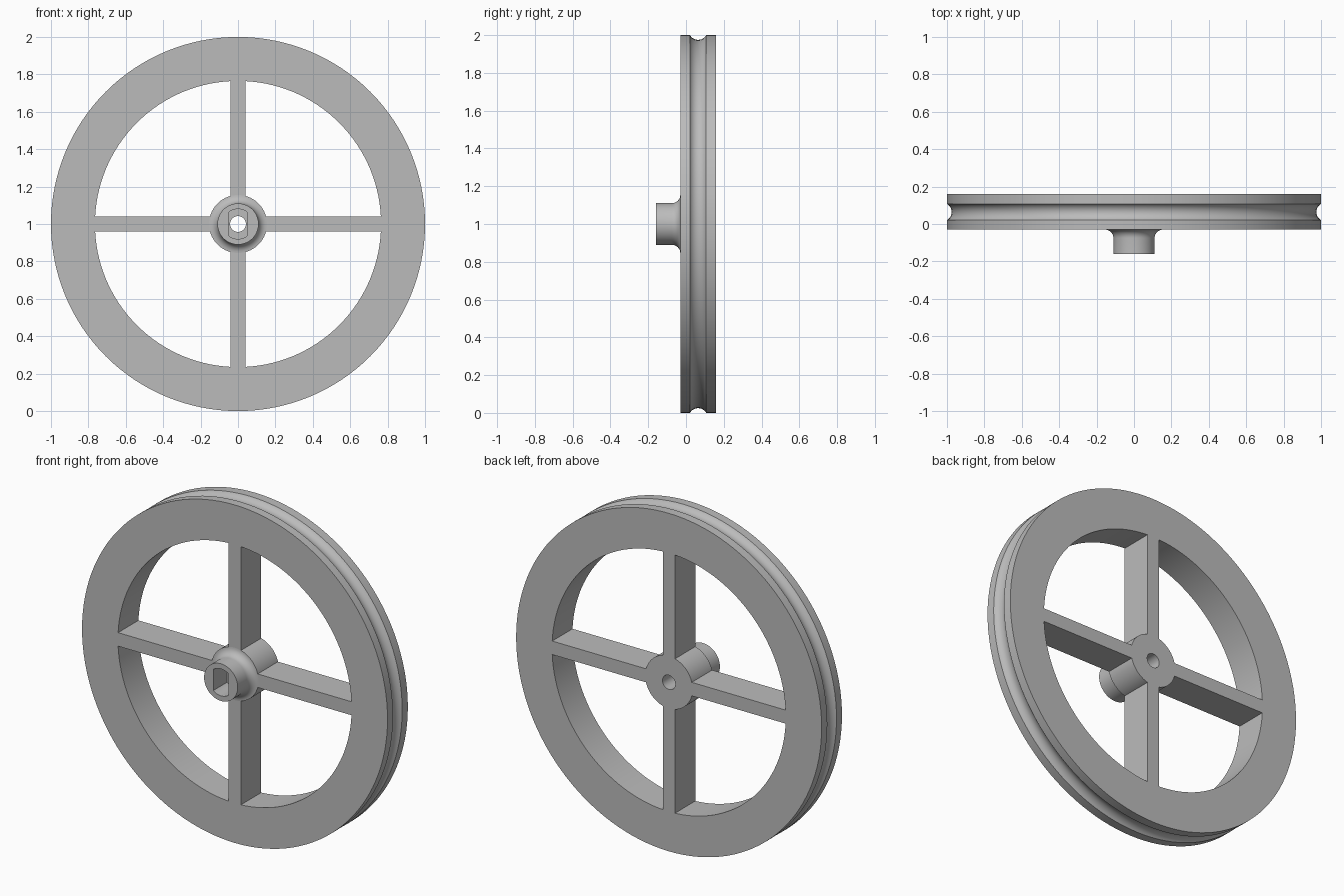
import bpy, bmesh
from math import sin, cos, pi, asin, radians

cube = bpy.data.objects.get("Cube")
if cube:
    bpy.data.objects.remove(cube)

SEGMENTS = 128
FRONT, BACK, NOSE = -0.03, 0.16, -0.16    # depth planes along y
RIM_R, RIM_INNER, HUB_R, BOSS_R = 1.0, 0.765, 0.155, 0.11
BORE_R, SLOT_R, SLOT_HALF = 0.042, 0.08, 0.05
SPOKE_HALF = 0.04

grey = bpy.data.materials.new("plain grey")
grey.use_nodes = True
grey.diffuse_color = (0.5, 0.5, 0.5, 1)
grey.node_tree.nodes["Principled BSDF"].inputs["Base Color"].default_value = (0.5, 0.5, 0.5, 1)


def finish(name, bm):
    """Turn a bmesh into a shaded grey object centred on the axle."""
    bmesh.ops.recalc_face_normals(bm, faces=bm.faces)
    mesh = bpy.data.meshes.new(name)
    bm.to_mesh(mesh)
    bm.free()
    mesh.materials.append(grey)
    obj = bpy.data.objects.new(name, mesh)
    obj.location.z = RIM_R
    bpy.context.collection.objects.link(obj)
    bpy.ops.object.select_all(action='DESELECT')
    obj.select_set(True)
    bpy.context.view_layer.objects.active = obj
    bpy.ops.object.shade_smooth_by_angle(angle=radians(30))
    return obj


def lathe(name, profile):
    """Revolve a closed (radius, y, x limit) profile round the y axle."""
    bm = bmesh.new()
    rings = []
    for r, y, limit in profile:
        ring = []
        for i in range(SEGMENTS):
            a = 2 * pi * i / SEGMENTS
            x = max(-limit, min(limit, r * cos(a)))
            ring.append(bm.verts.new((x, y, r * sin(a))))
        rings.append(ring)
    for k, ring in enumerate(rings):
        after = rings[(k + 1) % len(rings)]
        for i in range(SEGMENTS):
            j = (i + 1) % SEGMENTS
            bm.faces.new((ring[i], ring[j], after[j], after[i]))
    return finish(name, bm)


# Rim with a rounded belt groove
groove_y, groove_half, groove_depth = 0.064, 0.043, 0.025
arc_r = (groove_half ** 2 + groove_depth ** 2) / (2 * groove_depth)
sweep = asin(groove_half / arc_r)
centre_r = RIM_R - groove_depth + arc_r
rim = [(RIM_INNER, FRONT, 9), (RIM_R, FRONT, 9)]
for i in range(13):
    a = sweep * (i / 6 - 1)
    rim.append((centre_r - arc_r * cos(a), groove_y + arc_r * sin(a), 9))
rim += [(RIM_R, BACK, 9), (RIM_INNER, BACK, 9)]
lathe("rim", rim)

# Hub with a filleted boss, double-flat shaft socket and through bore
fillet = HUB_R - BOSS_R
socket_end = -0.03
hub = [(BORE_R, BACK, 9), (HUB_R, BACK, 9)]
for i in range(9):
    a = pi / 2 * i / 8
    hub.append((HUB_R - fillet * sin(a), FRONT - fillet * (1 - cos(a)), 9))
hub += [(BOSS_R, NOSE, 9), (SLOT_R, NOSE, SLOT_HALF),
        (SLOT_R, socket_end, SLOT_HALF), (BORE_R, socket_end, 9)]
lathe("hub", hub)


# Four spokes whose curved ends meet the hub and rim
def end_arc(radius, direction):
    half = asin(SPOKE_HALF / radius)
    return [(radius * cos(half * t / 3), direction * radius * sin(half * t / 3))
            for t in range(-3, 4)]


outline = end_arc(HUB_R, -1) + end_arc(RIM_INNER, 1)
for n, side in enumerate(("left", "top", "right", "bottom")):
    c, s = cos(n * pi / 2), sin(n * pi / 2)
    bm = bmesh.new()
    face = bm.faces.new([bm.verts.new((u * c - v * s, FRONT, u * s + v * c))
                         for u, v in outline])
    made = bmesh.ops.extrude_face_region(bm, geom=[face])
    bmesh.ops.translate(bm, vec=(0, BACK - FRONT, 0),
                        verts=[g for g in made["geom"] if isinstance(g, bmesh.types.BMVert)])
    finish(side + "_spoke", bm)
